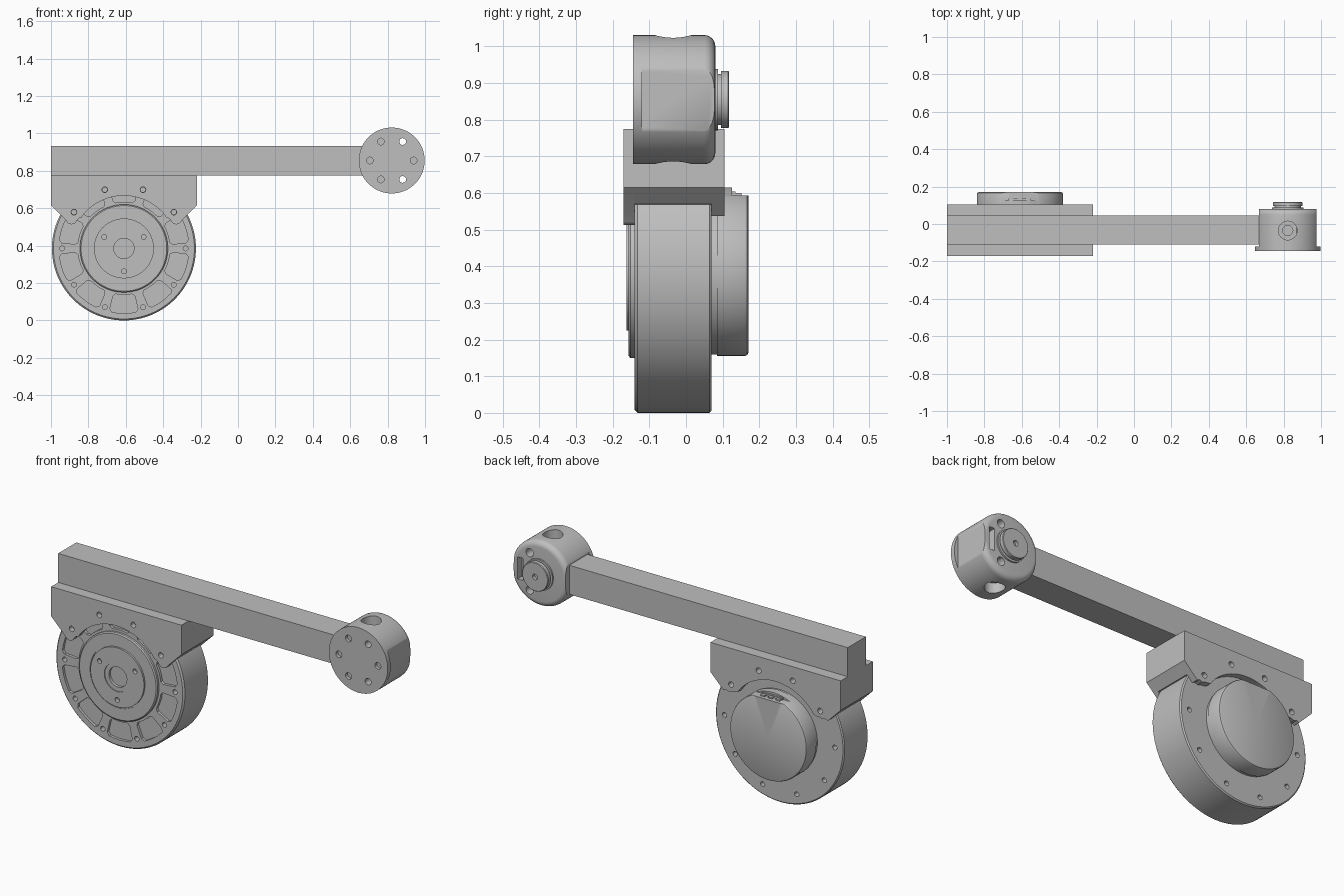
import bpy, bmesh, math
from mathutils import Matrix

if "Cube" in bpy.data.objects:
    bpy.data.objects.remove(bpy.data.objects["Cube"], do_unlink=True)

grey = bpy.data.materials.new("machined grey")
grey.use_nodes = True
colour = (0.52, 0.52, 0.52, 1)
grey.diffuse_color = colour
grey.node_tree.nodes["Principled BSDF"].inputs["Base Color"].default_value = colour

WX, WZ, WR = -0.61, 0.385, 0.385     # large motor axis and radius
SX, SZ, SR = 0.822, 0.855, 0.176     # small motor axis and radius


def polar(cx, cz, r, deg):
    a = math.radians(deg)
    return (cx + r * math.cos(a), cz + r * math.sin(a))


def circle(cx, cz, r, n=24):
    return [polar(cx, cz, r, 360 * i / n) for i in range(n)]


def rect(x0, x1, z0, z1):
    return [(x0, z0), (x1, z0), (x1, z1), (x0, z1)]


def add_prism(bm, pts, y0, y1):
    """Extrude an XZ outline from y0 to y1."""
    a = [bm.verts.new((x, y0, z)) for x, z in pts]
    b = [bm.verts.new((x, y1, z)) for x, z in pts]
    bm.faces.new(a)
    bm.faces.new(b[::-1])
    for i in range(len(pts)):
        j = (i + 1) % len(pts)
        bm.faces.new((a[i], b[i], b[j], a[j]))


def finish(name, bm):
    bmesh.ops.recalc_face_normals(bm, faces=bm.faces)
    me = bpy.data.meshes.new(name)
    bm.to_mesh(me)
    bm.free()
    ob = bpy.data.objects.new(name, me)
    bpy.context.collection.objects.link(ob)
    me.materials.append(grey)
    return ob


def prisms(name, *items):
    bm = bmesh.new()
    for pts, y0, y1 in items:
        add_prism(bm, pts, y0, y1)
    return finish(name, bm)


def lathe(name, cx, cz, profile, n=96):
    """Spin a (radius, y) profile about the y axis through (cx, cz)."""
    bm = bmesh.new()
    vs = [bm.verts.new((cx + r, y, cz)) for r, y in profile]
    es = [bm.edges.new(p) for p in zip(vs, vs[1:])]
    bmesh.ops.spin(bm, geom=vs + es, cent=(cx, 0, cz), axis=(0, 1, 0),
                   angle=math.tau, steps=n, use_duplicate=False)
    bmesh.ops.remove_doubles(bm, verts=bm.verts, dist=1e-4)
    return finish(name, bm)


def activate(ob):
    bpy.ops.object.select_all(action='DESELECT')
    ob.select_set(True)
    bpy.context.view_layer.objects.active = ob


def cut(ob, cutter):
    cutter.hide_render = True
    mod = ob.modifiers.new("cut", 'BOOLEAN')
    mod.operation, mod.solver, mod.object = 'DIFFERENCE', 'EXACT', cutter
    activate(ob)
    bpy.ops.object.modifier_apply(modifier=mod.name)
    bpy.data.objects.remove(cutter, do_unlink=True)


def smooth(ob):
    activate(ob)
    bpy.ops.object.shade_smooth_by_angle(angle=math.radians(30))


# Large motor drum with bolt holes and a ring of pockets
bolts = [polar(WX, WZ, 0.33, 36 * k) for k in range(10)]
drum = lathe("motor_drum", WX, WZ, [(0, 0.07), (0.379, 0.07), (WR, 0.064),
             (WR, -0.132), (0.377, -0.14), (0, -0.14)])


def pocket(mid, inset=0.0):
    arc = [-10.5, -5, 0, 5, 10.5]
    t = 1 - inset * 10
    ro, ri = 0.347 - inset, 0.248 + inset
    pts = [polar(WX, WZ, ro, mid + a * t) for a in arc]
    pts += [polar(WX, WZ, r, mid + 13 * t) for r in (ro - 0.014, ri + 0.014)]
    pts += [polar(WX, WZ, ri, mid + a * t) for a in arc[::-1]]
    pts += [polar(WX, WZ, r, mid - 13 * t) for r in (ri + 0.014, ro - 0.014)]
    return pts


cuts = [(pocket(18 + 36 * k), -0.16, -0.125) for k in range(10)]
for x, z in bolts:
    cuts += [(circle(x, z, 0.013, 16), -0.16, -0.11), (circle(x, z, 0.013, 16), 0.04, 0.09)]
cut(drum, prisms("drum_cutter", *cuts))
smooth(drum)

# Stepped front hub with a central bore and three bolt holes
hub = lathe("front_hub", WX, WZ, [
    (0, -0.13), (0.235, -0.13), (0.235, -0.152), (0.229, -0.157), (0.166, -0.157),
    (0.166, -0.152), (0.16, -0.152), (0.16, -0.162), (0.077, -0.162), (0.077, -0.157),
    (0.054, -0.157), (0.054, -0.142), (0, -0.142)])
cut(hub, prisms("hub_cutter", *[(circle(*polar(WX, WZ, 0.122, a), 0.013, 16), -0.18, -0.14)
                                for a in (30, 150, 270)]))
smooth(hub)

# Rear cap with a flat for the connector
cap = lathe("rear_cap", WX, WZ, [(0, 0.06), (0.226, 0.06), (0.226, 0.085), (0.23, 0.085),
            (0.23, 0.16), (0.227, 0.167), (0.221, 0.17), (0, 0.17)])
cut(cap, prisms("cap_cutter", (rect(WX - 0.2, WX + 0.2, 0.593, 0.7), 0.125, 0.2)))
smooth(cap)
prisms("connector", (rect(WX - 0.06, WX + 0.06, 0.585, 0.604), 0.12, 0.135),
       *[(rect(WX + s - 0.012, WX + s + 0.012, 0.585, 0.6), 0.135, 0.152)
         for s in (-0.045, 0, 0.045)])


# Saddle bracket: core block and a plate on each face of the drum
def saddle(half, radius, start):
    pts = [(WX + x, z) for x, z in half]
    n = 40
    pts += [polar(WX, WZ, radius, start + (180 - 2 * start) * i / n) for i in range(n + 1)]
    return pts + [(WX - x, z) for x, z in half[::-1]]


prisms("bracket_core", (saddle([(0.39, 0.775), (0.39, 0.615), (0.345, 0.57)], 0.386, 28.5),
                        -0.14, 0.07))
for name, low, y0, y1 in (("bracket_front_plate", 0.513, -0.17, -0.14),
                          ("bracket_rear_plate", 0.538, 0.07, 0.105)):
    half = [(0.39, 0.775), (0.39, 0.615), (0.312, 0.537), (0.298, low + 0.006),
            (0.28, low), (0.262, low + 0.006), (0.243, 0.545), (0.226, 0.55)]
    plate = prisms(name, (saddle(half, 0.282, 40), y0, y1))
    cut(plate, prisms("plate_cutter", *[(circle(x, z, 0.015, 16), y0 - 0.02, y1 + 0.02)
                                        for x, z in bolts[1:5]]))
    smooth(plate)

# Square arm
prisms("arm", (rect(-1, 0.70, 0.775, 0.932), -0.11, 0.045))

# Small motor: flange with six holes, two of them running right through
holes = [(circle(*polar(SX, SZ, 0.117, 60 * k), 0.018), -0.2,
          0.2 if k in (1, 5) else -0.128) for k in range(6)]
flange = lathe("small_motor_flange", SX, SZ, [(0, -0.12), (SR, -0.12), (SR, -0.145), (0, -0.145)])
cut(flange, prisms("flange_cutter", *holes))
smooth(flange)

# Small motor body with side flats, rear slot and top and bottom ports
fillet = [(SR - 0.03 + 0.03 * math.cos(t * math.pi / 12), 0.05 + 0.03 * math.sin(t * math.pi / 12))
          for t in range(7)]
body = lathe("small_motor_body", SX, SZ, [(0, -0.12), (SR, -0.12)] + fillet + [(0, 0.08)])
cut(body, prisms("flat_cutter", *[(rect(SX + a, SX + b, 0.5, 1.2), -0.2, 0.2)
                                  for a, b in ((0.155, 0.3), (-0.3, -0.155))]))
cut(body, prisms("rear_cutter",
                 *[(circle(*polar(SX, SZ, 0.117, a), 0.022), -0.2, 0.2) for a in (60, 300)],
                 (rect(SX + 0.098, SX + 0.13, SZ - 0.06, SZ + 0.06), 0.045, 0.2)))
for radius, inner in ((0.05, 0.12), (0.027, 0.085)):
    bm = bmesh.new()
    for s in (-1, 1):
        mid = (inner + 0.3) / 2
        bmesh.ops.create_cone(bm, cap_ends=True, segments=40, radius1=radius, radius2=radius,
                              depth=0.3 - inner,
                              matrix=Matrix.Translation((SX, -0.035, SZ + s * mid)))
    cut(body, finish("port_cutter", bm))
smooth(body)

# Output shaft disc with a centre hole
smooth(lathe("output_disc", SX, SZ, [
    (0, 0.07), (0.084, 0.07), (0.084, 0.088), (0.07, 0.088), (0.07, 0.095), (0.078, 0.095),
    (0.078, 0.115), (0.075, 0.118), (0.015, 0.118), (0.015, 0.1), (0, 0.1)], 64))
